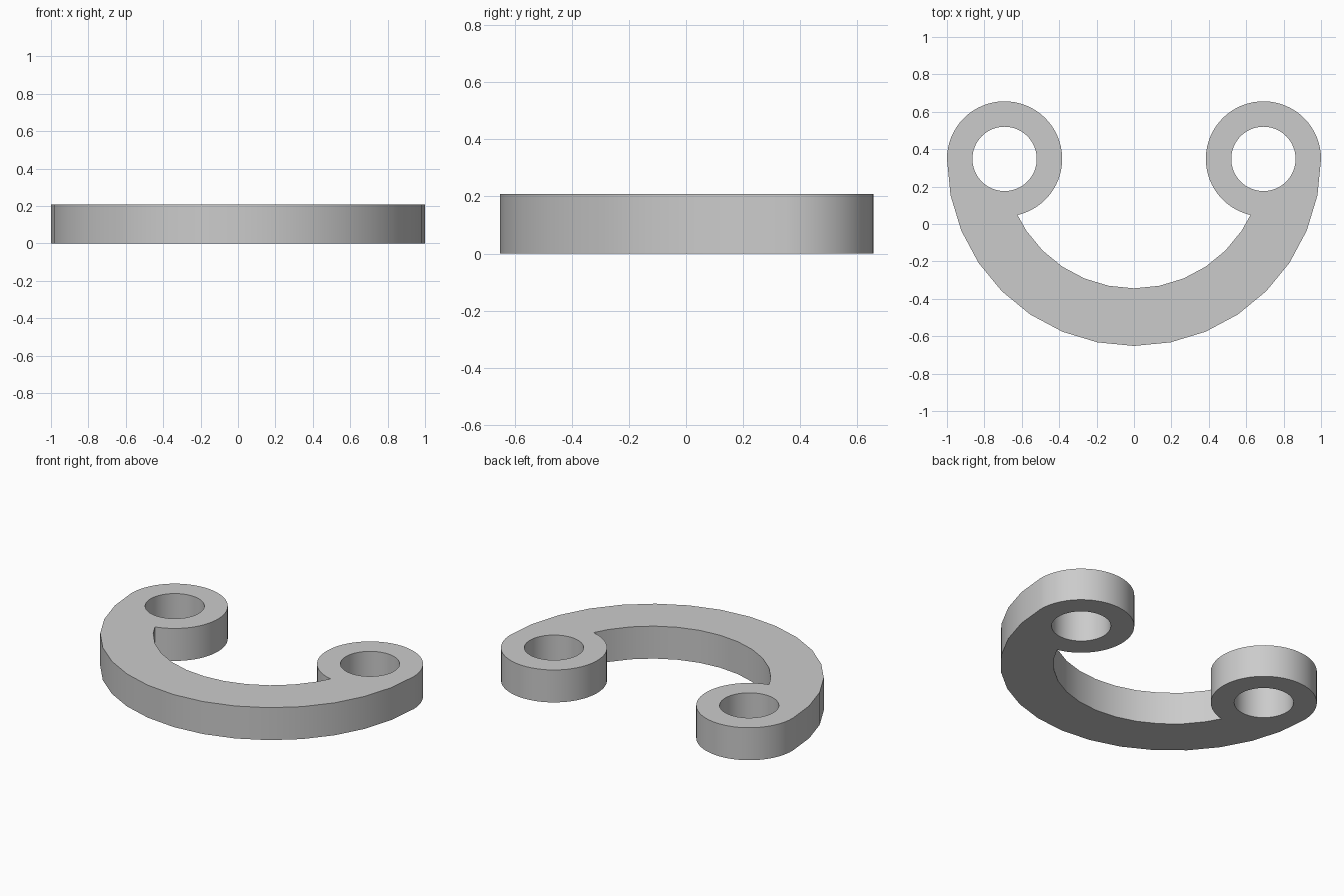
import bpy, bmesh
from math import sin, cos, radians
from mathutils import Vector

cube = bpy.data.objects.get("Cube")
if cube:
    bpy.data.objects.remove(cube, do_unlink=True)

HEIGHT = 0.208
CENTRE_Y = 0.348
OUTER_R, INNER_R = 1.0, 0.692   # crescent radii
EYE_X, EYE_R, HOLE_R = 0.692, 0.308, 0.172   # end eyelets

grey = bpy.data.materials.new("plain_grey")
grey.use_nodes = True
colour = (0.6, 0.6, 0.6, 1)
grey.diffuse_color = colour
grey.node_tree.nodes["Principled BSDF"].inputs["Base Color"].default_value = colour


def arc(x, radius, start, end, steps):
    """Points on an arc, angles in degrees."""
    angles = [radians(start + (end - start) * i / steps) for i in range(steps + 1)]
    return [Vector((x + radius * cos(a), CENTRE_Y + radius * sin(a), 0)) for a in angles]


def mirrored(points):
    return [Vector((-p.x, p.y, 0)) for p in reversed(points)]


# Right half of the outline: crescent edge, eyelet, then the inner curve
eyelet = arc(EYE_X, EYE_R, 0, 257, 46)
half = arc(0, OUTER_R, -90, 0, 8)[:-1] + eyelet + arc(0, INNER_R, -22.5, -90, 6)[1:]
outline = half + mirrored(half)[1:-1]
holes = [arc(side * EYE_X, HOLE_R, 0, 360, 64)[:-1] for side in (-1, 1)]

# Fill the profile around the holes and extrude it upward
bm = bmesh.new()
for loop in [outline] + holes:
    verts = [bm.verts.new(p) for p in loop]
    for i, v in enumerate(verts):
        bm.edges.new((verts[i - 1], v))
bmesh.ops.triangle_fill(bm, use_beauty=True, edges=bm.edges[:], normal=(0, 0, 1))
result = bmesh.ops.extrude_face_region(bm, geom=bm.faces[:], use_keep_orig=True)
top = [g for g in result["geom"] if isinstance(g, bmesh.types.BMVert)]
bmesh.ops.translate(bm, verts=top, vec=(0, 0, HEIGHT))
bmesh.ops.recalc_face_normals(bm, faces=bm.faces[:])

mesh = bpy.data.meshes.new("curved_handle")
bm.to_mesh(mesh)
bm.free()
mesh.materials.append(grey)
handle = bpy.data.objects.new("curved_handle", mesh)
bpy.context.collection.objects.link(handle)

# Smooth walls with crisp rims
bpy.ops.object.select_all(action="DESELECT")
handle.select_set(True)
bpy.context.view_layer.objects.active = handle
bpy.ops.object.shade_smooth_by_angle(angle=radians(30))
